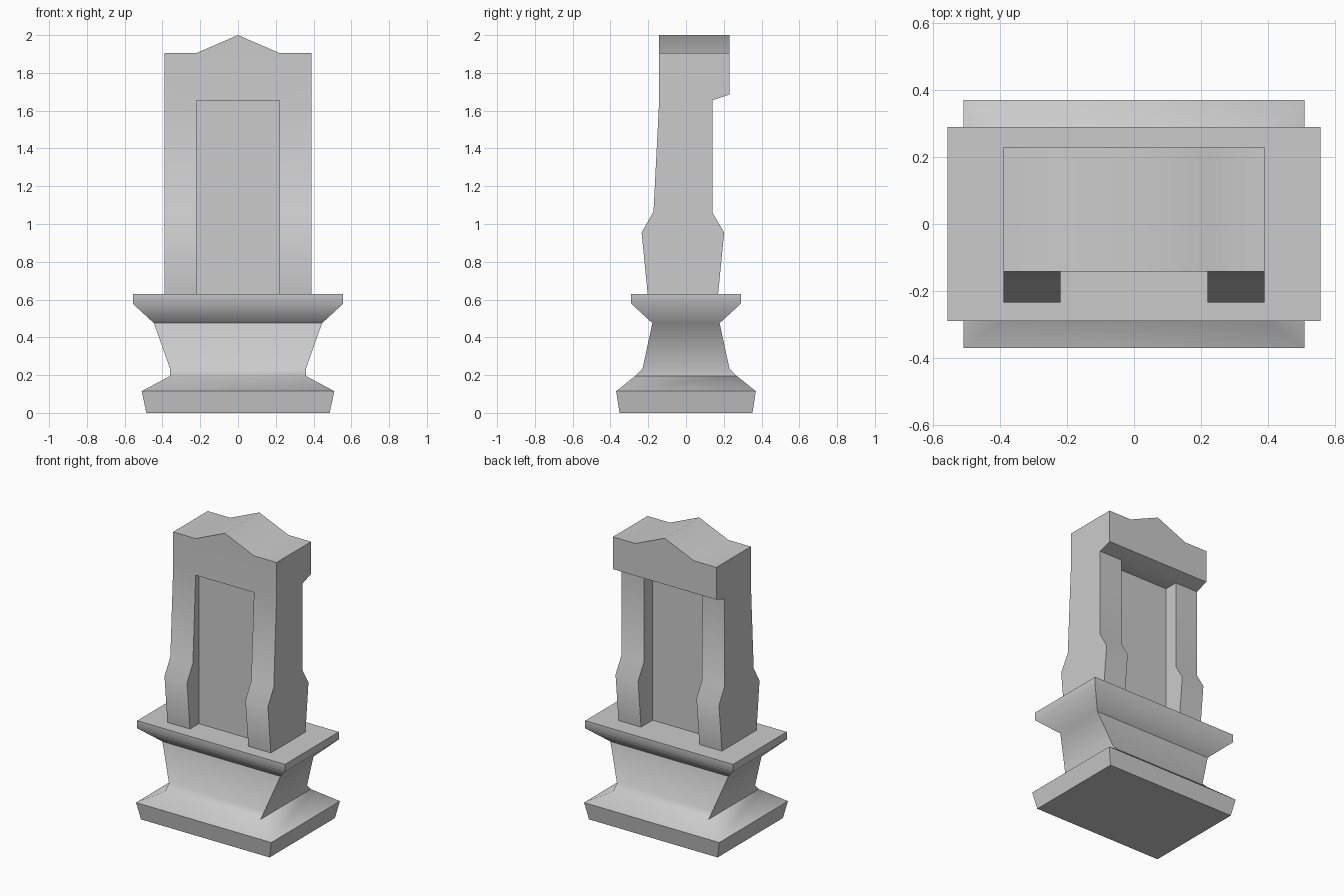
import bpy, bmesh, math

if "Cube" in bpy.data.objects:
    bpy.data.objects.remove(bpy.data.objects["Cube"])


def finish(name, bm):
    bmesh.ops.recalc_face_normals(bm, faces=bm.faces)
    mesh = bpy.data.meshes.new(name)
    bm.to_mesh(mesh)
    bm.free()
    obj = bpy.data.objects.new(name, mesh)
    bpy.context.collection.objects.link(obj)
    return obj


def loft(name, levels):
    """Stack centred rectangles given as (half x, half y, z)."""
    bm = bmesh.new()
    rings = [[bm.verts.new((sx * hx, sy * hy, z))
              for sx, sy in ((-1, -1), (1, -1), (1, 1), (-1, 1))]
             for hx, hy, z in levels]
    for low, high in zip(rings, rings[1:]):
        for i in range(4):
            j = (i + 1) % 4
            bm.faces.new((low[i], low[j], high[j], high[i]))
    bm.faces.new(rings[0])
    bm.faces.new(rings[-1])
    return finish(name, bm)


def extrude(name, points, axis, start, end):
    """Extrude a (horizontal, z) profile along x or y."""
    bm = bmesh.new()
    def place(h, z):
        return (start, h, z) if axis == "x" else (h, start, z)
    face = bm.faces.new([bm.verts.new(place(h, z)) for h, z in points])
    new = bmesh.ops.extrude_face_region(bm, geom=[face])["geom"]
    verts = [g for g in new if isinstance(g, bmesh.types.BMVert)]
    d = end - start
    bmesh.ops.translate(bm, verts=verts, vec=(d, 0, 0) if axis == "x" else (0, d, 0))
    return finish(name, bm)


def select(obj):
    bpy.ops.object.select_all(action="DESELECT")
    obj.select_set(True)
    bpy.context.view_layer.objects.active = obj


def boolean(obj, cutter, operation):
    mod = obj.modifiers.new("cut", "BOOLEAN")
    mod.operation, mod.object, mod.solver = operation, cutter, "EXACT"
    select(obj)
    bpy.ops.object.modifier_apply(modifier=mod.name)
    bpy.data.objects.remove(cutter)


# Flared pedestal with foot, waist and top slab
pedestal = loft("pedestal", [
    (0.485, 0.352, 0), (0.51, 0.37, 0.115), (0.36, 0.27, 0.195),
    (0.36, 0.23, 0.235), (0.445, 0.178, 0.475),
    (0.557, 0.29, 0.578), (0.557, 0.29, 0.63)])

# Upright slab from its side profile, with overhang at the back
upright = extrude("upright", [
    (-0.203, 0.63), (-0.235, 0.955), (-0.172, 1.065), (-0.142, 1.655),
    (-0.142, 2.1), (0.23, 2.1), (0.23, 1.685), (0.14, 1.655),
    (0.14, 1.06), (0.202, 0.955), (0.17, 0.63)], "x", -0.39, 0.39)

# Gabled top outline
gable = extrude("gable_outline", [
    (-0.5, 0.5), (0.5, 0.5), (0.5, 1.905), (0.22, 1.905),
    (0, 2.0), (-0.22, 1.905), (-0.5, 1.905)], "y", -0.5, 0.5)
boolean(upright, gable, "INTERSECT")

# Recesses between the legs, front and back
opening = [(-0.22, 0.5), (0.22, 0.5), (0.22, 1.655), (-0.22, 1.655)]
for name, start, end in (("front_recess", -0.5, -0.107), ("back_recess", 0.045, 0.5)):
    boolean(upright, extrude(name, opening, "y", start, end), "DIFFERENCE")

# Smooth only the gentle bends
for obj in (pedestal, upright):
    select(obj)
    bpy.ops.object.shade_smooth_by_angle(angle=math.radians(50))
